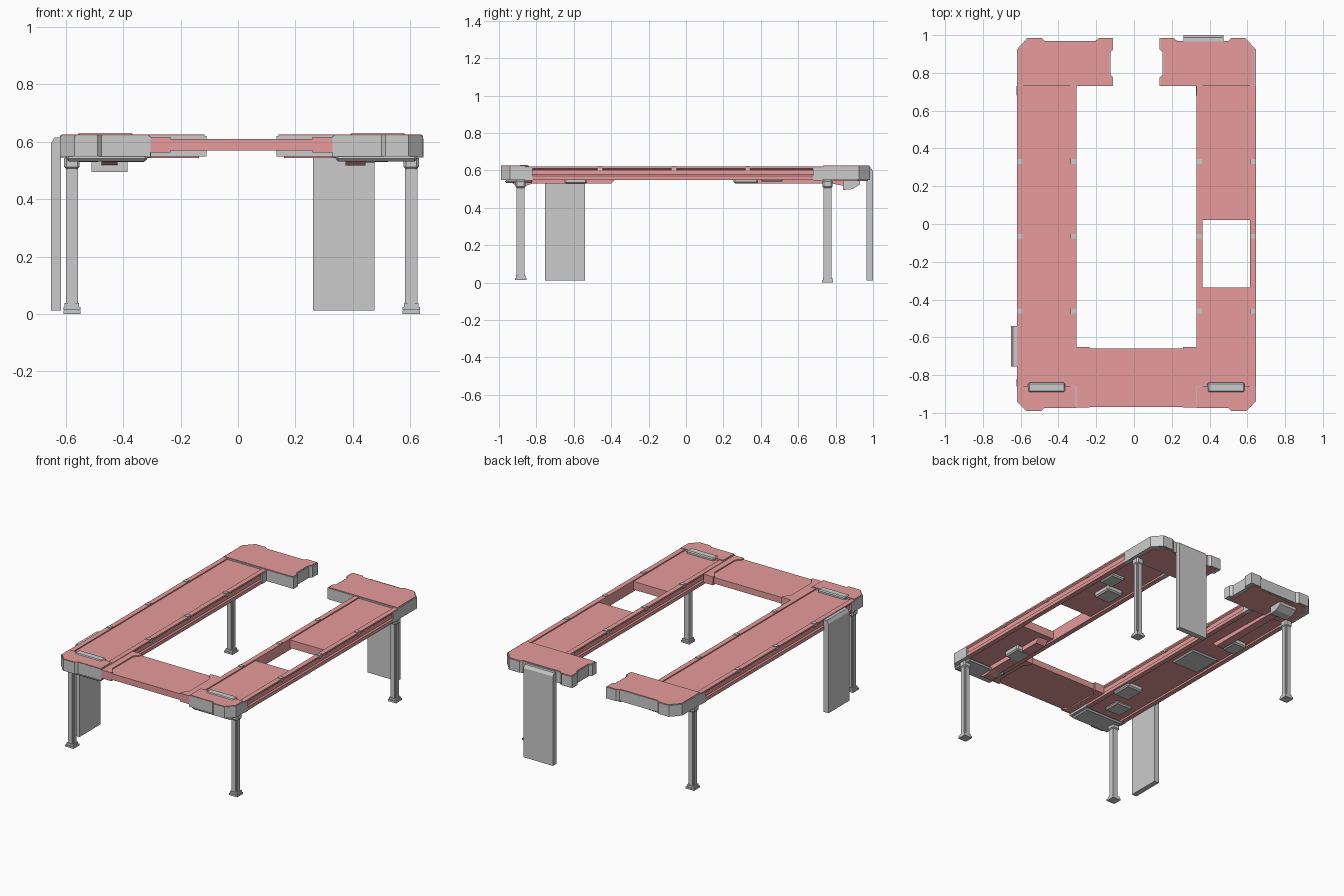
import bpy, bmesh
from mathutils import Vector

if "Cube" in bpy.data.objects:
    bpy.data.objects.remove(bpy.data.objects["Cube"])

MID = 0.0125  # mirror plane of the two long sides
pink = bpy.data.materials.new("pink_panel")
pink.diffuse_color = (0.8, 0.33, 0.33, 1)
pink.use_nodes = True
pink.node_tree.nodes["Principled BSDF"].inputs["Base Color"].default_value = pink.diffuse_color


def prism(name, pts, axis, a, b, mat=None, flip=False, bevel=0):
    """Extrude a 2D outline along an axis from a to b; flip mirrors it across MID."""
    def place(p, t):
        v = {'x': (t, p[0], p[1]), 'y': (p[0], t, p[1]), 'z': (p[0], p[1], t)}[axis]
        return Vector((2 * MID - v[0], v[1], v[2])) if flip else Vector(v)
    bm = bmesh.new()
    lo = [bm.verts.new(place(p, a)) for p in pts]
    hi = [bm.verts.new(place(p, b)) for p in pts]
    bm.faces.new(lo)
    bm.faces.new(hi)
    n = len(pts)
    for i in range(n):
        j = (i + 1) % n
        bm.faces.new((lo[i], lo[j], hi[j], hi[i]))
    bmesh.ops.recalc_face_normals(bm, faces=bm.faces)
    me = bpy.data.meshes.new(name)
    bm.to_mesh(me)
    bm.free()
    ob = bpy.data.objects.new(name, me)
    bpy.context.collection.objects.link(ob)
    if mat:
        me.materials.append(mat)
    if bevel:
        mod = ob.modifiers.new("bevel", 'BEVEL')
        mod.width, mod.segments = bevel, 1
    return ob


def box(name, x0, x1, y0, y1, z0, z1, mat=None, flip=False, bevel=0):
    return prism(name, [(x0, y0), (x1, y0), (x1, y1), (x0, y1)], 'z', z0, z1, mat, flip, bevel)


def inset(pts, k):
    """Shrink an outline slightly towards the centre of its bounds."""
    cx = (min(p[0] for p in pts) + max(p[0] for p in pts)) / 2
    cy = (min(p[1] for p in pts) + max(p[1] for p in pts)) / 2
    return [(cx + (x - cx) * k, cy + (y - cy) * k) for x, y in pts]


FRONT = [(-.62, -.86), (-.62, -.94), (-.57, -.99), (-.49, -.99), (-.475, -.975),
         (-.305, -.975), (-.305, -.86)]
BACK = [(-.62, .73), (-.62, .925), (-.565, .985), (-.49, .985), (-.475, .97), (-.2, .97),
        (-.185, .985), (-.11, .985), (-.11, .925), (-.125, .91), (-.125, .79),
        (-.11, .775), (-.11, .73)]
RAIL = [(-.62, .548), (-.62, .57), (-.612, .577), (-.612, .603), (-.62, .61),
        (-.62, .62), (-.588, .62), (-.588, .548)]
RAIL_IN = [(-.925 - x, z) for x, z in RAIL]

for side, flip in (("left", False), ("right", True)):
    # corner trays with coloured tops
    prism(side + "_front_corner", FRONT, 'z', .548, .621, None, flip)
    prism(side + "_front_corner_top", inset(FRONT, .97), 'z', .615, .625, pink, flip)
    prism(side + "_back_corner", BACK, 'z', .548, .621, None, flip)
    prism(side + "_back_corner_top", inset(BACK, .975), 'z', .615, .625, pink, flip)
    prism(side + "_back_corner_underside", inset(BACK, .9), 'z', .544, .555, pink, flip)
    box(side + "_front_corner_underside", -.6, -.315, -.97, -.82, .532, .55, None, flip, .01)

    # side rails, sleeved into the corners
    prism(side + "_outer_rail", RAIL, 'y', -.86, .73, pink, flip)
    prism(side + "_inner_rail", RAIL_IN, 'y', -.86, .73, pink, flip)
    for x0, x1 in ((-.621, -.588), (-.337, -.304)):
        box(side + "_rail_sleeve", x0, x1, -.86, -.82, .546, .612, None, flip)
        box(side + "_rail_sleeve", x0, x1, .68, .73, .546, .612, None, flip)
        for y in (.33, -.065, -.46):
            box(side + "_rail_clip", x0 + .002, x1 - .002, y - .013, y + .013, .6, .624, None, flip)

    # deck boards; the right one is split by an opening
    spans = [(-.86, .73)] if not flip else [(-.86, -.335), (.02, .73)]
    for a, b in spans:
        box(side + "_deck", -.589, -.336, a, b, .56, .613, pink, flip)
    box(side + "_deck_slot_plate", -.56, -.365, -.89, -.84, .6, .63, None, flip, .006)

    # ribbed legs with collar and stepped foot
    lx = -.579
    for end, y, z in (("front", -.884, .013), ("back", .757, 0)):
        w, g = .021, .013
        cross = [(-w, -g), (-g, -g), (-g, -w), (g, -w), (g, -g), (w, -g),
                 (w, g), (g, g), (g, w), (-g, w), (-g, g), (-w, g)]
        prism(f"{side}_{end}_leg", [(lx + p, y + q) for p, q in cross], 'z', z, .55, None, flip)
        box(f"{side}_{end}_leg_core", lx - .018, lx + .018, y - .018, y + .018, z, .55, None, flip)
        box(f"{side}_{end}_leg_collar", lx - .027, lx + .027, y - .027, y + .027,
            .505, .55, None, flip, .008)
        box(f"{side}_{end}_foot", lx - .03, lx + .03, y - .03, y + .03, z, z + .012, None, flip)
        box(f"{side}_{end}_foot_step", lx - .025, lx + .025, y - .025, y + .025,
            z + .012, z + .025, None, flip)

    # end bracket of the front bridge
    bracket = [(-.305, -.972), (-.235, -.972), (-.235, -.955), (-.265, -.92), (-.265, -.705),
               (-.235, -.67), (-.235, -.65), (-.305, -.65)]
    prism(side + "_bridge_bracket", bracket, 'z', .562, .617, pink, flip)

# front bridge board
box("front_bridge", -.3, .325, -.968, -.66, .57, .61, pink)

# tapered stiffening beams underneath
prism("right_under_beam", [(-.95, .55), (-.91, .517), (-.86, .517), (-.82, .53), (-.4, .53),
                           (-.37, .56), (-.82, .56)], 'x', .375, .445, pink)
prism("left_under_beam", [(.25, .56), (.28, .53), (.78, .53), (.83, .52), (.87, .52),
                          (.9, .55)], 'x', -.475, -.42, pink)

# upright hanging panels
hang = [(0, .012), (0, .595), (.012, .615), (.035, .615), (.035, .012)]
prism("left_hanging_panel", [(-.652 + p, z) for p, z in hang], 'y', -.755, -.54)
prism("back_hanging_panel", [(1 - p, z) for p, z in hang], 'x', .262, .475)

# housing under the back left corner
prism("corner_housing", [(.84, .55), (.84, .495), (.89, .5), (.93, .525), (.93, .55)],
      'x', -.51, -.385)

# small boxes and plates under the decks: x, y, half sizes, bottom
for x, y, hx, hy, z in ((.56, .46, .05, .06, .54), (.47, .32, .06, .065, .53),
                        (.43, -.59, .055, .06, .528), (-.47, .02, .1, .1, .55),
                        (-.53, .32, .05, .06, .53), (-.38, -.51, .06, .07, .53),
                        (-.48, -.72, .06, .06, .545)):
    box("under_deck_box", x - hx, x + hx, y - hy, y + hy, z, .57, None, False, .008)
